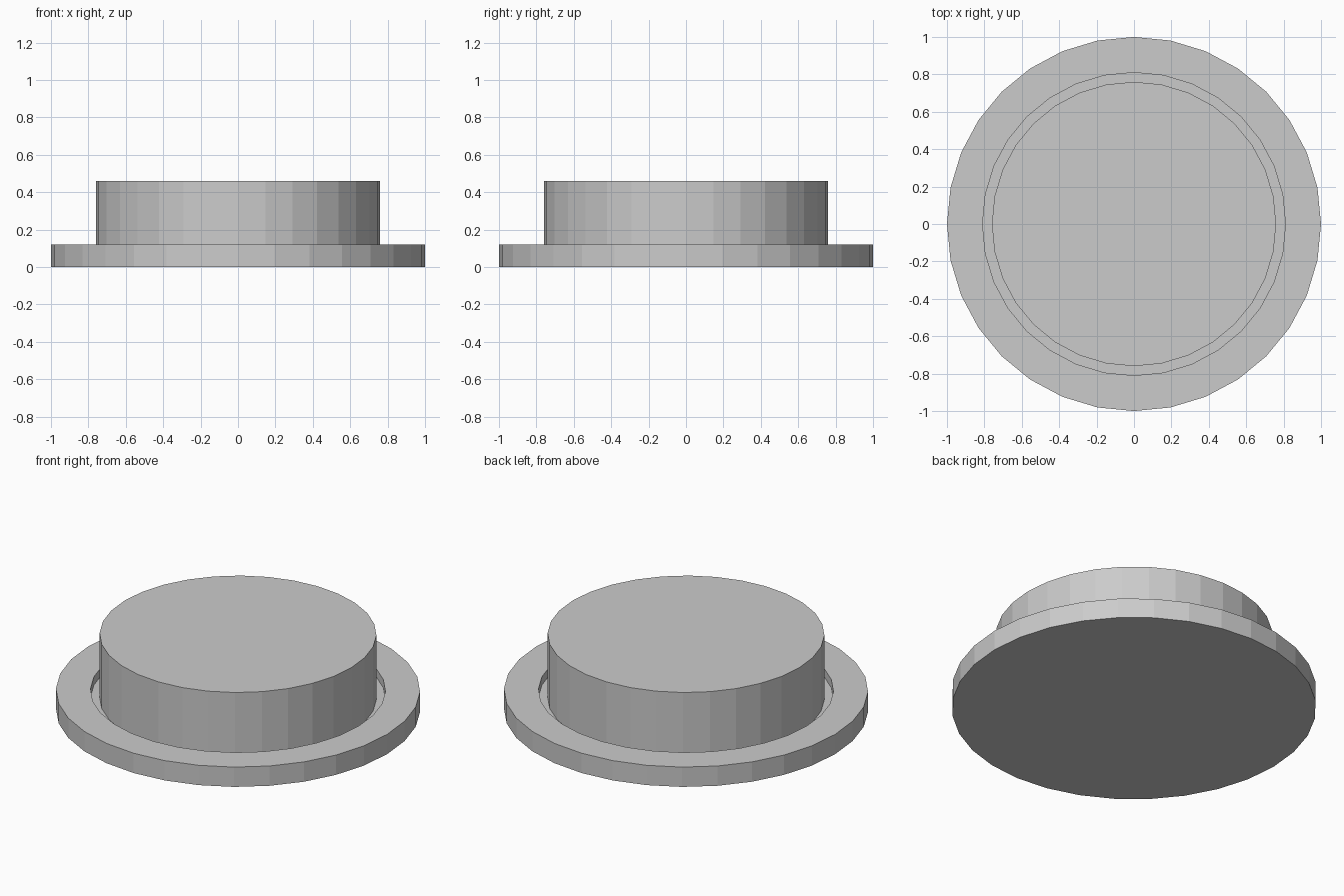
import bpy, bmesh
from math import cos, sin, tau

if "Cube" in bpy.data.objects:
    bpy.data.objects.remove(bpy.data.objects["Cube"])

SIDES = 32
FLOOR_Z = 0.07


def lathe(name, profile):
    """Stack rings of (radius, z) into a flat-faced solid, capped at both ends."""
    bm = bmesh.new()
    rings = [[bm.verts.new((r * cos(tau * i / SIDES), r * sin(tau * i / SIDES), z))
              for i in range(SIDES)] for r, z in profile]
    for low, high in zip(rings, rings[1:]):
        for i in range(SIDES):
            j = (i + 1) % SIDES
            bm.faces.new((low[i], low[j], high[j], high[i]))
    bm.faces.new(rings[0][::-1])
    bm.faces.new(rings[-1])
    bmesh.ops.recalc_face_normals(bm, faces=bm.faces)
    mesh = bpy.data.meshes.new(name)
    bm.to_mesh(mesh)
    bm.free()
    obj = bpy.data.objects.new(name, mesh)
    bpy.context.collection.objects.link(obj)
    return obj


# Base plate with a shallow round recess
lathe("button_base", [(1.0, 0.0), (1.0, 0.12), (0.81, 0.12), (0.81, FLOOR_Z)])

# Push cap standing in the recess
lathe("button_cap", [(0.76, FLOOR_Z), (0.76, 0.46)])
